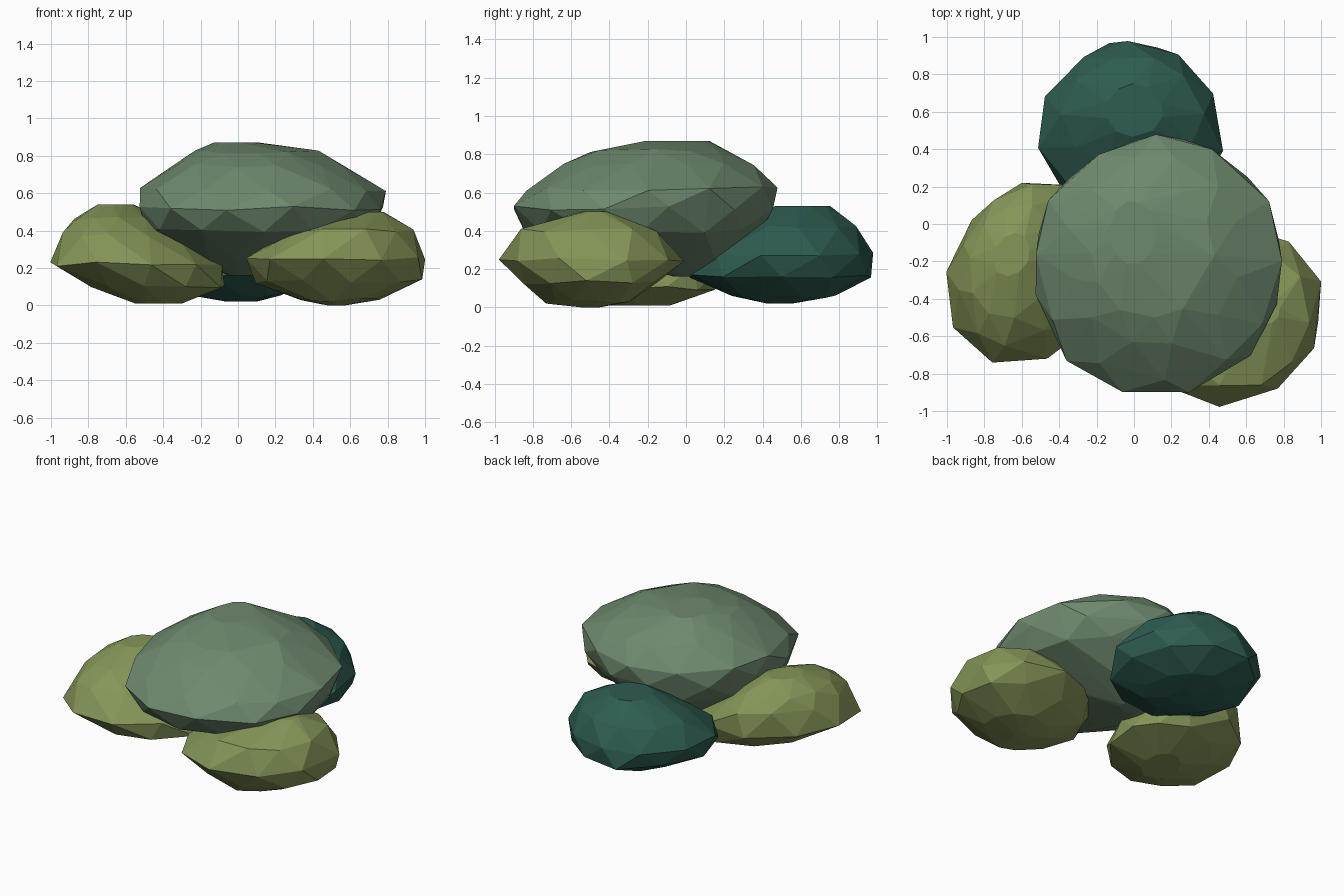
import bpy, bmesh, random
from math import cos, sin, tau

cube = bpy.data.objects.get("Cube")
if cube:
    bpy.data.objects.remove(cube, do_unlink=True)


def material(name, rgb):
    mat = bpy.data.materials.new(name)
    mat.use_nodes = True
    mat.diffuse_color = (*rgb, 1)
    mat.node_tree.nodes["Principled BSDF"].inputs["Base Color"].default_value = (*rgb, 1)
    return mat


sage = material("sage green", (0.156, 0.25, 0.156))
olive = material("olive green", (0.235, 0.305, 0.098))
teal = material("dark teal", (0.027, 0.108, 0.082))


def clump(name, mat, rings, sides, seed, skew=0, taper=0):
    """Faceted leaf clump: a convex shell around uneven oval rings.
    Each ring is (height, x low, x high, y low, y high); skew slants the
    ovals sideways and taper narrows them toward the back."""
    rng = random.Random(seed)
    bm = bmesh.new()
    for i, (z, x0, x1, y0, y1) in enumerate(rings):
        inner_ring = 0 < i < len(rings) - 1
        for k in range(sides):
            angle = tau * (k + i % 2 / 2 + rng.uniform(-0.12, 0.12)) / sides
            reach = rng.uniform(0.99, 1.04) / 2
            lift = rng.uniform(-0.012, 0.012) if inner_ring else 0
            across = cos(angle) * (1 - taper * sin(angle)) + skew * sin(angle)
            bm.verts.new(((x0 + x1) / 2 + (x1 - x0) * reach * across,
                          (y0 + y1) / 2 + (y1 - y0) * reach * sin(angle),
                          max(z + lift, 0)))
    bmesh.ops.convex_hull(bm, input=bm.verts[:])
    bmesh.ops.delete(bm, geom=[v for v in bm.verts if not v.link_faces], context="VERTS")
    bmesh.ops.recalc_face_normals(bm, faces=bm.faces)
    mesh = bpy.data.meshes.new(name)
    bm.to_mesh(mesh)
    bm.free()
    mesh.materials.append(mat)
    bpy.context.collection.objects.link(bpy.data.objects.new(name, mesh))


# Large upper clump, sloping down toward the front
clump("crown_clump", sage, [
    (0.16, -0.05, 0.1, -0.06, 0.08),
    (0.25, -0.22, 0.34, -0.4, 0.24),
    (0.4, -0.47, 0.7, -0.84, 0.39),
    (0.52, -0.53, 0.79, -0.92, 0.46),
    (0.62, -0.51, 0.77, -0.81, 0.46),
    (0.75, -0.34, 0.56, -0.64, 0.35),
    (0.82, -0.23, 0.42, -0.5, 0.21),
    (0.87, -0.13, 0.12, -0.21, 0.12),
], 12, 4)

# Three lower clumps, each raised toward its outer side
clump("right_clump", olive, [
    (0.01, -0.55, -0.3, -0.4, -0.08),
    (0.1, -0.77, -0.07, -0.62, 0.14),
    (0.22, -0.99, -0.09, -0.75, 0.23),
    (0.38, -0.93, -0.3, -0.65, 0.2),
    (0.47, -0.88, -0.42, -0.5, 0.1),
    (0.54, -0.75, -0.56, -0.28, -0.05),
], 10, 7, skew=0.2)
clump("left_clump", olive, [
    (0, 0.48, 0.57, -0.55, -0.45),
    (0.03, 0.32, 0.76, -0.73, -0.3),
    (0.13, 0.09, 0.99, -0.85, -0.14),
    (0.25, 0.04, 1, -0.96, -0.02),
    (0.4, 0.28, 0.94, -0.88, -0.15),
    (0.5, 0.6, 0.78, -0.54, -0.4),
], 10, 11, skew=0.12)
clump("back_clump", teal, [
    (0.02, -0.06, 0.1, 0.42, 0.56),
    (0.06, -0.25, 0.25, 0.24, 0.78),
    (0.16, -0.46, 0.43, 0.02, 0.97),
    (0.28, -0.51, 0.48, 0.1, 0.97),
    (0.42, -0.38, 0.36, 0.3, 0.9),
    (0.53, -0.15, 0.15, 0.47, 0.75),
], 10, 15, taper=0.1)
